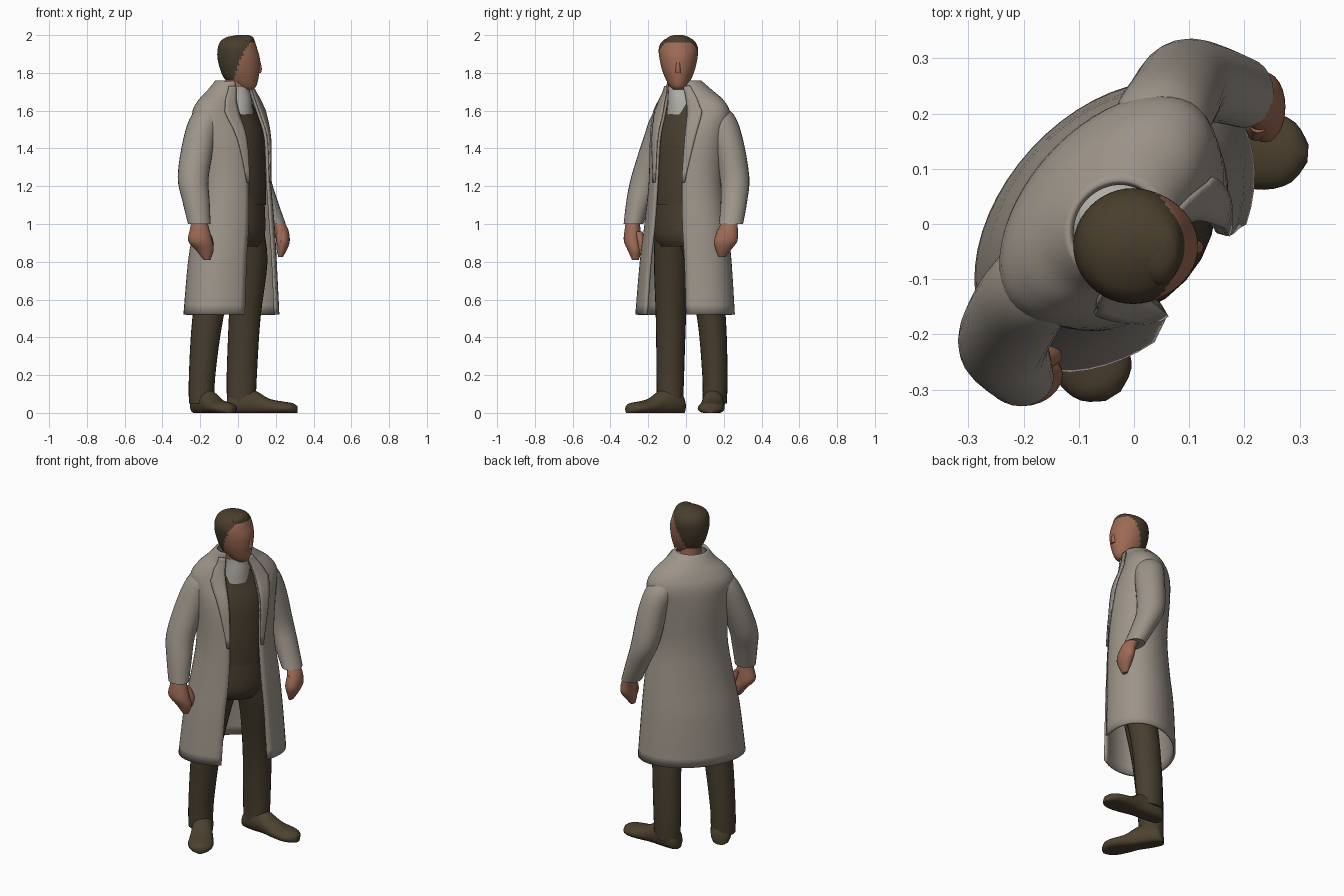
import bpy, bmesh, math
from mathutils import Vector

YAW = math.radians(48)                                  # the shoulder line is turned in plan
LAT = Vector((math.cos(YAW), math.sin(YAW), 0))         # towards the figure's left
FWD = Vector((math.sin(YAW), -math.cos(YAW), 0))        # towards the figure's front
X, Y, Z = Vector((1, 0, 0)), Vector((0, 1, 0)), Vector((0, 0, 1))


def material(name, rgb):
    m = bpy.data.materials.new(name)
    m.diffuse_color = (*rgb, 1)
    return m


COAT = material("coat_grey", (0.34, 0.30, 0.255))
SHIRT = material("shirt_pale", (0.46, 0.45, 0.41))
CLOTH = material("dark_brown_cloth", (0.064, 0.048, 0.028))
LEATHER = material("shoe_brown", (0.075, 0.054, 0.029))
HAIR = material("hair_brown", (0.066, 0.048, 0.026))
SKIN = material("skin", (0.34, 0.145, 0.09))


def smooth_rows(rows, steps):
    """Catmull-Rom interpolation through rows of numbers."""
    out = []
    for i in range(len(rows) - 1):
        p0, p1, p2, p3 = rows[max(i - 1, 0)], rows[i], rows[i + 1], rows[min(i + 2, len(rows) - 1)]
        for k in range(steps):
            t = k / steps
            out.append([0.5 * (2 * b + (c - a) * t + (2 * a - 5 * b + 4 * c - d) * t * t
                               + (3 * b - a - 3 * c + d) * t ** 3)
                        for a, b, c, d in zip(p0, p1, p2, p3)])
    return out + [list(rows[-1])]


def grid(name, rings, mats, closed=True, thick=0, rule=None):
    """Skin a list of point rings into one object."""
    bm = bmesh.new()
    vs = [[bm.verts.new(p) for p in r] for r in rings]
    n = len(vs[0])
    for a, b in zip(vs, vs[1:]):
        for i in range(n if closed else n - 1):
            j = (i + 1) % n
            bm.faces.new((a[i], a[j], b[j], b[i]))
    if closed:
        bm.faces.new(vs[0][::-1])
        bm.faces.new(vs[-1])
    bmesh.ops.recalc_face_normals(bm, faces=bm.faces)
    if rule:
        for f in bm.faces:
            f.material_index = rule(f.calc_center_median())
    me = bpy.data.meshes.new(name)
    bm.to_mesh(me)
    bm.free()
    ob = bpy.data.objects.new(name, me)
    bpy.context.collection.objects.link(ob)
    for m in mats:
        me.materials.append(m)
    if thick:
        s = ob.modifiers.new("thickness", "SOLIDIFY")
        s.thickness, s.offset = thick, 0
    bpy.ops.object.select_all(action="DESELECT")
    ob.select_set(True)
    bpy.context.view_layer.objects.active = ob
    bpy.ops.object.shade_smooth_by_angle(angle=math.radians(45))
    return ob


def loft(name, rows, mats, u=X, v=Y, seg=24, steps=4, rule=None):
    """Rows of (z, x, y, half size along u, half size along v)."""
    rings = []
    for z, x, y, a, b in smooth_rows(rows, steps):
        c = Vector((x, y, z))
        rings.append([c + u * a * math.cos(t) + v * b * math.sin(t)
                      for t in (2 * math.pi * i / seg for i in range(seg))])
    return grid(name, rings, mats, rule=rule)


# Coat: z, centre x, centre y, half width, half depth, right edge, left edge of opening
COAT_ROWS = smooth_rows([
    (0.52, -.035, -.005, .295, .200, -.105, .160),
    (0.80, -.030, -.002, .268, .190, -.090, .140),
    (1.00, -.020, 0, .240, .175, -.075, .115),
    (1.22, -.018, 0, .210, .163, -.065, .103),
    (1.45, -.030, .012, .222, .160, -.066, .106),
    (1.58, -.048, .028, .238, .137, -.072, .092),
    (1.65, -.046, .027, .200, .117, -.074, .072),
    (1.70, -.040, .015, .140, .100, -.062, .058),
    (1.755, -.032, -.008, .086, .080, -.050, .044)], 4)


def coat_point(row, t, grow=0):
    z, x, y, a, b = row[:5]
    return Vector((x, y, z)) + LAT * (a + grow) * math.cos(t) + FWD * (b + grow) * math.sin(t)


def edges(row):
    return math.acos(row[5] / row[3]), math.acos(row[6] / row[3])


shell = []
for row in COAT_ROWS:
    tr, tl = edges(row)
    span = tl + 2 * math.pi - tr
    shell.append([coat_point(row, tr + span * i / 44) for i in range(45)])
grid("coat_body", shell, [COAT], closed=False, thick=0.014)

# Lapels: strips folded back along the opening
for name, k, sign in (("right_lapel", 0, 1), ("left_lapel", 1, -1)):
    strip = []
    for row in COAT_ROWS:
        if 1.22 <= row[0] <= 1.74:
            h = (row[0] - 1.2) / 0.54
            w = 0.06 + 0.42 * h if h < 0.75 else 0.34
            strip.append([coat_point(row, edges(row)[k] + sign * w * i / 4, 0.014) for i in range(5)])
    grid(name, strip, [COAT], closed=False, thick=0.008)

# Sleeves
loft("right_sleeve", [(1.0, -.205, -.278, .060, .052), (1.12, -.222, -.25, .072, .066),
                      (1.25, -.237, -.212, .082, .078), (1.45, -.205, -.145, .085, .082),
                      (1.58, -.165, -.098, .078, .080), (1.65, -.13, -.065, .03, .03)], [COAT])
loft("left_sleeve", [(1.0, .198, .238, .055, .064), (1.12, .145, .254, .066, .070),
                     (1.25, .095, .257, .078, .078), (1.45, .068, .218, .083, .083),
                     (1.58, .040, .172, .08, .08), (1.65, .01, .125, .03, .03)], [COAT])

# Jumper, trouser seat and shirt inside the coat
loft("trouser_seat", [(.88, -.015, -.01, .14, .11), (.95, -.015, -.01, .18, .140),
                      (1.14, -.018, 0, .175, .142)], [CLOTH], LAT, FWD)
loft("jumper", [(1.10, -.018, 0, .185, .150), (1.25, -.02, 0, .185, .152),
                (1.45, -.03, .012, .19, .150), (1.56, -.042, .02, .18, .132),
                (1.64, -.036, .012, .115, .105)], [CLOTH], LAT, FWD)
loft("shirt_collar", [(1.58, -.03, .005, .10, .115), (1.65, -.02, -.005, .085, .10),
                      (1.70, -.010, -.022, .070, .076), (1.725, -.006, -.03, .066, .066)],
     [SHIRT], LAT, FWD)

# Trouser legs
loft("right_leg", [(.05, -.192, -.085, .068, .070), (.2, -.19, -.083, .070, .073),
                   (.5, -.16, -.08, .082, .080), (.8, -.10, -.078, .095, .092),
                   (.98, -.05, -.065, .10, .10)], [CLOTH])
loft("left_leg", [(.05, .018, .152, .076, .064), (.2, .02, .153, .080, .067),
                  (.5, .035, .135, .084, .076), (.8, .06, .085, .096, .092),
                  (.98, .035, .04, .10, .10)], [CLOTH])


# Shoes: distance along the foot, half width, height
def shoe(name, heel, toe):
    heel, toe = Vector(heel), Vector(toe)
    d = toe - heel
    side = d.normalized().cross(Z)
    rings = []
    for t, w, h in smooth_rows([(0, .02, .05), (.05, .05, .10), (.22, .060, .135), (.42, .058, .115),
                                (.60, .066, .075), (.80, .071, .06), (.93, .054, .052),
                                (1, .016, .035)], 3):
        ring = []
        for i in range(20):
            a = 2 * math.pi * i / 20
            ring.append(heel + d * t + side * w * math.cos(a)
                        + Z * max(0, h * 0.42 + h * 0.58 * math.sin(a)))
        rings.append(ring)
    grid(name, rings, [LEATHER])


shoe("left_shoe", (-.06, .152, 0), (.315, .128, 0))
shoe("right_shoe", (-.222, -.015, 0), (-.038, -.312, 0))

# Hands with thumbs
loft("right_hand", [(1.03, -.205, -.28, .038, .034), (.97, -.203, -.283, .052, .042),
                    (.91, -.20, -.283, .064, .046), (.86, -.175, -.272, .046, .036),
                    (.81, -.165, -.268, .018, .018)], [SKIN])
loft("right_thumb", [(.96, -.17, -.25, .02, .02), (.90, -.15, -.238, .02, .018),
                     (.845, -.152, -.24, .010, .010)], [SKIN], seg=12)
loft("left_hand", [(1.03, .20, .235, .034, .038), (.97, .228, .222, .038, .052),
                   (.91, .238, .210, .036, .062), (.865, .232, .198, .028, .042),
                   (.825, .225, .19, .012, .018)], [SKIN])
loft("left_thumb", [(.97, .225, .185, .018, .02), (.91, .222, .168, .018, .018),
                    (.86, .225, .17, .010, .010)], [SKIN], seg=12)

# Neck and head, hair chosen by a hairline rule
loft("neck", [(1.66, -.012, -.025, .06, .06), (1.72, -.006, -.035, .058, .058),
              (1.80, -.01, -.04, .06, .06)], [SKIN])


def hairline(c):
    slope = 0.6 if c.z > 1.88 else 0.35
    return 1 if c.z > 1.962 or c.x < 0.015 + (c.z - 1.88) * slope else 0


loft("head", [(1.712, .050, -.04, .030, .026), (1.73, .035, -.04, .062, .046),
              (1.77, .018, -.04, .090, .069), (1.82, .010, -.04, .105, .088),
              (1.88, .003, -.04, .112, .101), (1.93, -.003, -.04, .104, .104),
              (1.965, -.002, -.04, .092, .088), (1.988, .008, -.038, .070, .055),
              (2.0, .02, -.038, .030, .022)], [SKIN, HAIR], seg=48, steps=6, rule=hairline)
loft("nose", [(1.80, .108, -.042, .014, .015), (1.825, .110, -.042, .016, .013),
              (1.87, .106, -.042, .010, .008)], [SKIN], seg=12)
# Combed front lock
loft("front_hair", [(1.955, .048, -.045, .036, .066), (1.975, .045, -.045, .040, .064),
                    (1.992, .042, -.045, .034, .044), (2.0, .04, -.045, .015, .018)], [HAIR])
